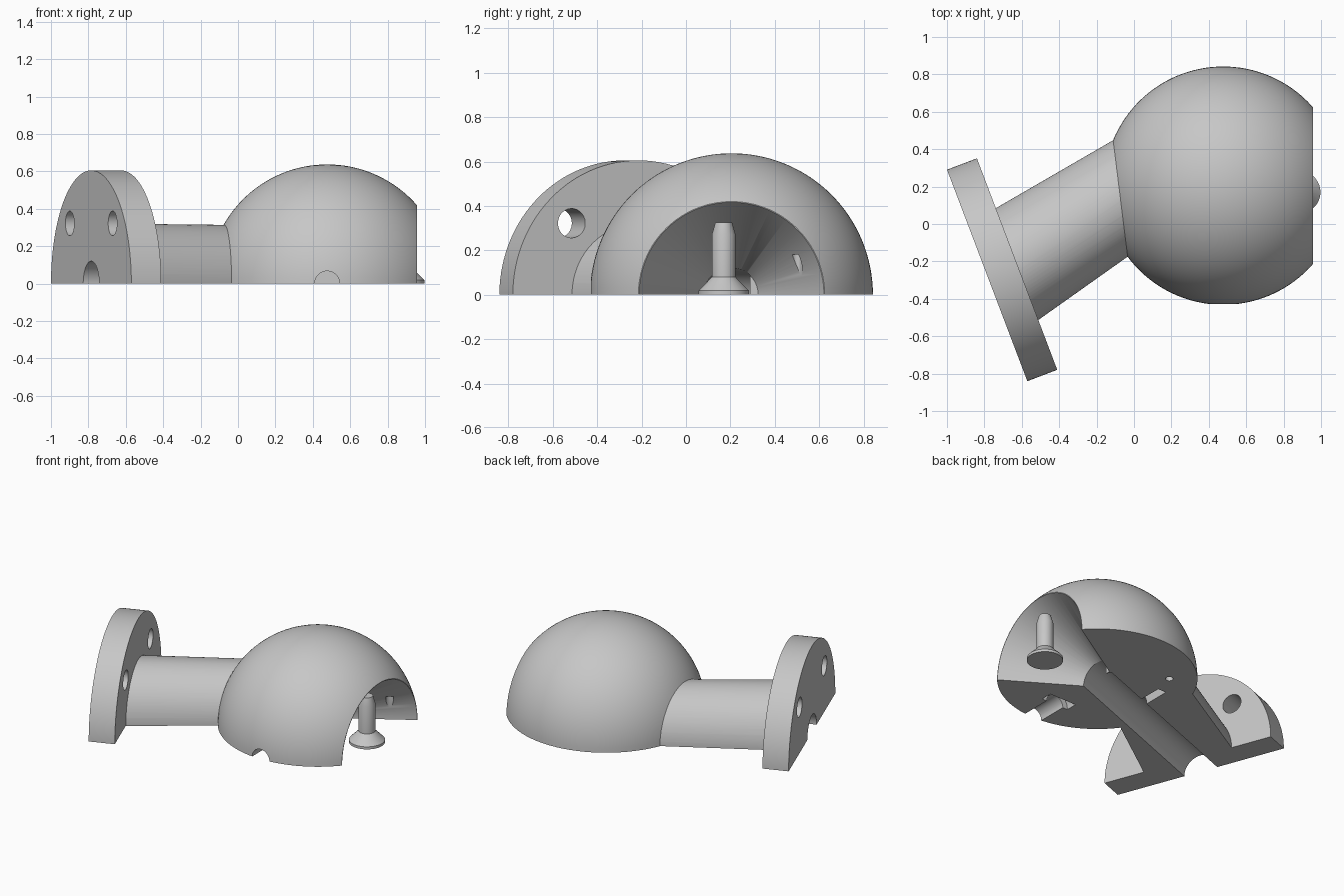
import bpy, bmesh, math
from mathutils import Vector

if "Cube" in bpy.data.objects:
    bpy.data.objects.remove(bpy.data.objects["Cube"])

grey = bpy.data.materials.new("plain grey")
grey.use_nodes = True
grey.diffuse_color = (0.57, 0.57, 0.57, 1)
grey.node_tree.nodes["Principled BSDF"].inputs["Base Color"].default_value = (0.57, 0.57, 0.57, 1)

X, Y, UP = Vector((1, 0, 0)), Vector((0, 1, 0)), Vector((0, 0, 1))
BALL = Vector((0.477, 0.205, 0))          # ball centre
BALL_R = 0.637
PLATE_ANGLE = math.radians(20.8)          # direction from plate to ball
AXIS = Vector((math.cos(PLATE_ANGLE), math.sin(PLATE_ANGLE), 0))
SIDE = Vector((-AXIS.y, AXIS.x, 0))
PLATE_OUT = Vector((-0.785, -0.275, 0))
PLATE_IN = PLATE_OUT + AXIS * 0.171


def loft(name, rings):
    """Solid skinned through rings of points, capped at both ends."""
    bm = bmesh.new()
    loops = [[bm.verts.new(p) for p in ring] for ring in rings]
    n = len(loops[0])
    for a, b in zip(loops, loops[1:]):
        for i in range(n):
            j = (i + 1) % n
            bm.faces.new((a[i], a[j], b[j], b[i]))
    bm.faces.new(loops[0])
    bm.faces.new(loops[-1])
    bmesh.ops.recalc_face_normals(bm, faces=bm.faces[:])
    mesh = bpy.data.meshes.new(name)
    bm.to_mesh(mesh)
    bm.free()
    obj = bpy.data.objects.new(name, mesh)
    bpy.context.collection.objects.link(obj)
    mesh.materials.append(grey)
    return obj


def ring(centre, normal, radius, n):
    normal = normal.normalized()
    u = Y if abs(normal.z) > 0.9 else UP
    u = (u - normal * u.dot(normal)).normalized()
    v = normal.cross(u)
    turns = [2 * math.pi * (i + 0.5) / n for i in range(n)]
    return [centre + (u * math.cos(t) + v * math.sin(t)) * radius for t in turns]


def rod(name, a, b, r1, r2=None, n=64):
    return loft(name, [ring(a, b - a, r1, n), ring(b, b - a, r1 if r2 is None else r2, n)])


def activate(obj):
    bpy.ops.object.select_all(action='DESELECT')
    obj.select_set(True)
    bpy.context.view_layer.objects.active = obj


def combine(obj, other, operation):
    mod = obj.modifiers.new(other.name, 'BOOLEAN')
    mod.operation = operation
    mod.solver = 'EXACT'
    mod.object = other
    activate(obj)
    bpy.ops.object.modifier_apply(modifier=mod.name)
    bpy.data.objects.remove(other)


# Ball
bpy.ops.mesh.primitive_uv_sphere_add(segments=128, ring_count=64, radius=BALL_R, location=BALL)
body = bpy.context.object
body.name = "ball_mount_half"
body.data.materials.append(grey)

# Neck, skinned from the plate into the ball
neck_dir = Vector((math.cos(math.radians(7)), math.sin(math.radians(7)), 0))
start = ring(PLATE_IN, AXIS, 0.32, 96)
end = ring(BALL - neck_dir * 0.552, neck_dir, 0.314, 96)
neck = loft("neck", [[a.lerp(b, t) for a, b in zip(start, end)] for t in (-0.1, 1.25)])
combine(body, neck, 'UNION')

# Round mounting plate
combine(body, rod("plate", PLATE_OUT, PLATE_IN, 0.605, n=128), 'UNION')

# Flat front of the ball, flared opening and the channel through the neck
combine(body, rod("front_cut", BALL + X * 0.479, BALL + X, 0.8), 'DIFFERENCE')
combine(body, rod("flare", BALL, BALL + X * 0.8, 0.12, 0.615, 96), 'DIFFERENCE')
combine(body, rod("channel", PLATE_OUT - AXIS * 0.1, BALL + AXIS * 0.03, 0.12), 'DIFFERENCE')

# Screw holes in the plate
for s in (-1, 1):
    p = PLATE_OUT + SIDE * 0.322 * s + UP * 0.322
    combine(body, rod("screw_hole", p - AXIS * 0.1, p + AXIS * 0.3, 0.066, n=32), 'DIFFERENCE')

# Side hole with a wider pocket at its inner end
combine(body, rod("side_hole", BALL - Y * 0.75, BALL - Y * 0.4, 0.067, n=32), 'DIFFERENCE')
combine(body, rod("side_pocket", BALL - Y * 0.42, BALL - Y * 0.34, 0.105, n=32), 'DIFFERENCE')

# Narrow slot beside the channel
combine(body, rod("slot", BALL - X * 0.444, BALL - X * 0.38, 0.15), 'DIFFERENCE')

# Blind pin holes, upright from the underside
for s in (-1, 1):
    p = BALL + X * 0.35 * s + Y * 0.295
    combine(body, rod("pin_hole", p - UP * 0.1, p + UP * 0.18, 0.025, n=24), 'DIFFERENCE')

# Flat underside
bpy.ops.mesh.primitive_cube_add(size=4, location=(0, 0, -2))
combine(body, bpy.context.object, 'DIFFERENCE')

# Countersunk screw standing in the opening
profile = [(0.115, 0), (0.115, 0.018), (0.058, 0.075), (0.054, 0.08), (0.054, 0.27), (0.038, 0.325)]
foot = Vector((0.882, 0.17, 0))
screw = loft("screw", [ring(foot + UP * z, UP, r, 32) for r, z in profile])

for obj in (body, screw):
    activate(obj)
    bpy.ops.object.shade_smooth_by_angle(angle=math.radians(25))
